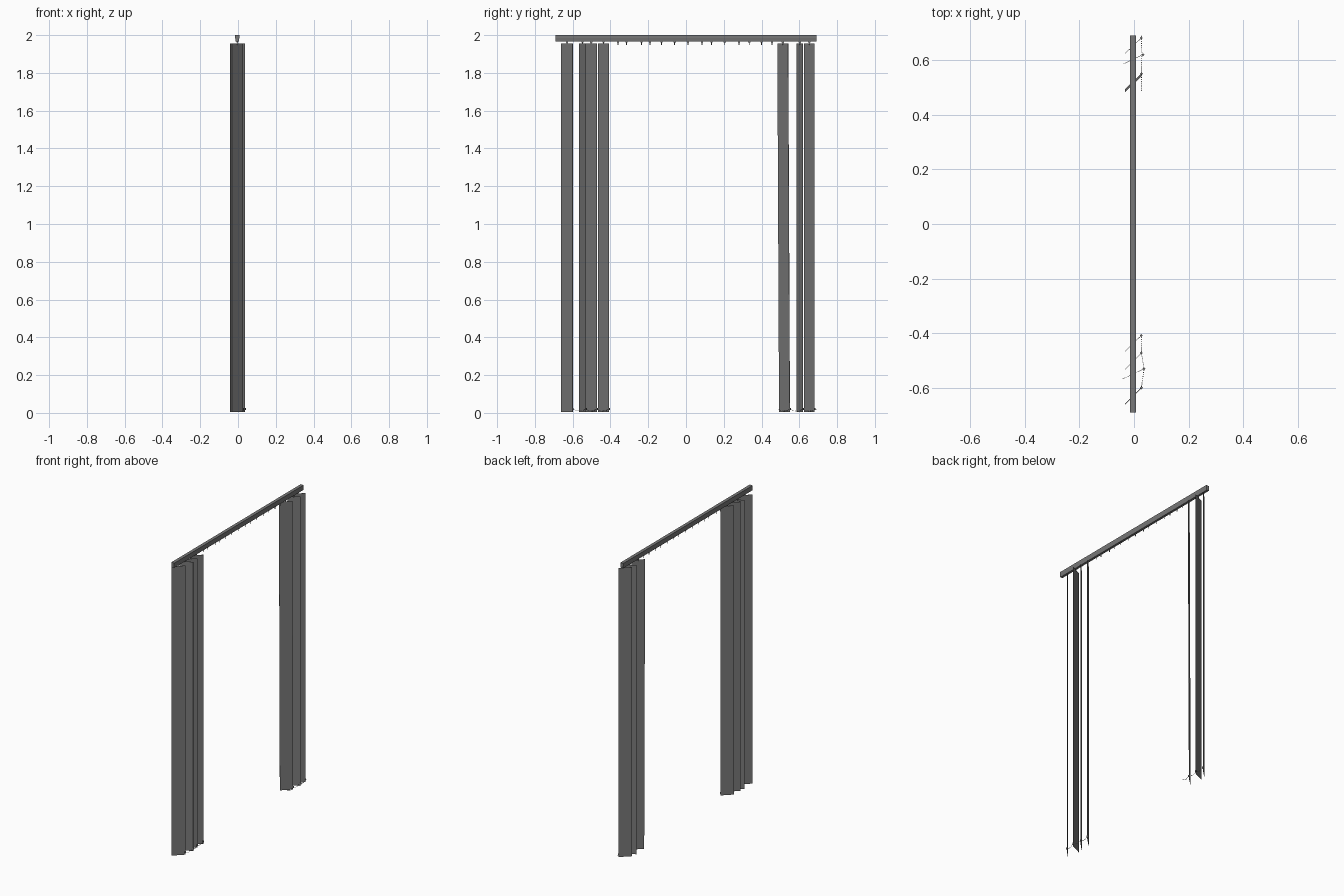
import bpy, bmesh, math
from mathutils import Vector, Matrix

cube = bpy.data.objects.get("Cube")
if cube:
    bpy.data.objects.remove(cube, do_unlink=True)


def material(name, value):
    m = bpy.data.materials.new(name)
    m.use_nodes = True
    col = (value, value, value, 1)
    m.diffuse_color = col
    m.node_tree.nodes["Principled BSDF"].inputs["Base Color"].default_value = col
    return m


grey = material("blind grey", 0.19)


def make(name, bm):
    bmesh.ops.recalc_face_normals(bm, faces=bm.faces)
    me = bpy.data.meshes.new(name)
    bm.to_mesh(me)
    bm.free()
    me.materials.append(grey)
    ob = bpy.data.objects.new(name, me)
    bpy.context.collection.objects.link(ob)
    return ob


def box(bm, center, size, angle=0):
    mat = (Matrix.Translation(center) @ Matrix.Rotation(angle, 4, 'Z')
           @ Matrix.Diagonal((*size, 1)))
    return bmesh.ops.create_cube(bm, size=1, matrix=mat)["verts"]


RAIL_X = -0.004
TOP, BOTTOM = 1.955, 0.004

# Head rail: slightly tapered profile extruded along y
bm = bmesh.new()
profile = [(-0.011, 2.0), (0.011, 2.0), (0.011, 1.985), (0.008, 1.966), (-0.008, 1.966), (-0.011, 1.985)]
face = bm.faces.new([bm.verts.new((RAIL_X + x, -0.69, z)) for x, z in profile])
ext = bmesh.ops.extrude_face_region(bm, geom=[face])
bmesh.ops.translate(bm, vec=(0, 1.38, 0), verts=[v for v in ext["geom"] if isinstance(v, bmesh.types.BMVert)])
make("head_rail", bm)

# Slats: start and end of each in plan, and how far the foot swings along y
slats = [
    ((-0.033, -0.66), (0.027, -0.60), 0),
    ((-0.041, -0.567), (0.037, -0.53), 0),
    ((-0.033, -0.532), (0.027, -0.472), 0),
    ((-0.033, -0.466), (0.027, -0.408), 0),
    ((-0.033, 0.484), (0.027, 0.541), 0.009),
    ((-0.041, 0.585), (0.033, 0.62), 0),
    ((-0.033, 0.624), (0.027, 0.681), 0),
]
hook_ys = []
for i, (a, b, swing) in enumerate(slats):
    a, b = Vector(a), Vector(b)
    mid, d = (a + b) / 2, b - a
    bm = bmesh.new()
    verts = box(bm, (mid.x, mid.y, (TOP + BOTTOM) / 2),
                (d.length, 0.0014, TOP - BOTTOM), math.atan2(d.y, d.x))
    for v in verts:
        if v.co.z < 1:
            v.co.y += swing
    make(f"slat_{i + 1}", bm)
    hook_ys.append(mid.y)

# Carrier hooks, over the slats and along the open middle
hook_ys += [-0.36, -0.315, -0.235, -0.19, -0.13, -0.06, 0.01,
            0.085, 0.135, 0.205, 0.28, 0.335, 0.40, 0.455]
bm = bmesh.new()
for y in hook_ys:
    box(bm, (RAIL_X, y, 1.964), (0.008, 0.012, 0.005))
    box(bm, (RAIL_X, y, 1.955), (0.003, 0.004, 0.016), math.radians(45))
make("carrier_hooks", bm)


# Bead chains sagging between the slat feet
def chain(name, points):
    bm = bmesh.new()
    for p, q in zip(points, points[1:]):
        p, q = Vector(p), Vector(q)
        n = max(2, round((q - p).length / 0.007))
        for k in range(n + 1):
            t = k / n
            c = p.lerp(q, t)
            z = 0.02 - 0.04 * t * (1 - t)
            bmesh.ops.create_icosphere(bm, subdivisions=1, radius=0.002,
                                       matrix=Matrix.Translation((c.x, c.y, z)))
    make(name, bm)


chain("front_bead_chain", [b for a, b, s in slats[:4]])
chain("back_bead_chain", [(0.027, 0.488), (0.027, 0.55), (0.029, 0.62), (0.027, 0.688)])

# Small clips where the chains meet the slats
bm = bmesh.new()
for a, b, swing in slats:
    box(bm, (b[0], b[1] + swing, 0.02), (0.008, 0.008, 0.01), math.radians(45))
make("chain_clips", bm)
